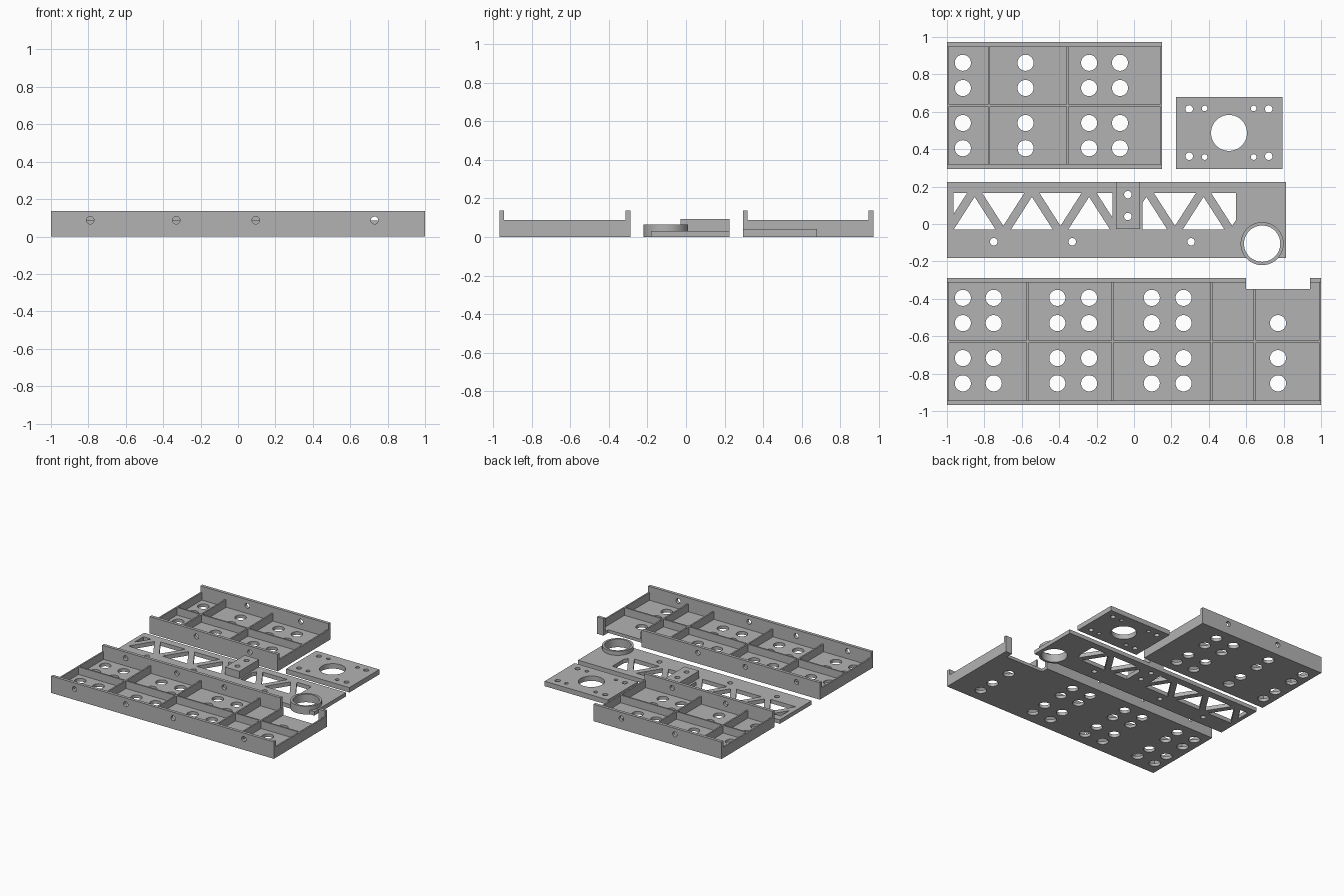
import bpy, bmesh, math
from mathutils import Matrix, Vector

if "Cube" in bpy.data.objects:
    bpy.data.objects.remove(bpy.data.objects["Cube"])

grey = bpy.data.materials.new("light_grey")
grey.diffuse_color = (0.45, 0.45, 0.45, 1)
grey.use_nodes = True
grey.node_tree.nodes["Principled BSDF"].inputs["Base Color"].default_value = grey.diffuse_color


def add_box(bm, x0, x1, y0, y1, z0, z1):
    m = Matrix.Translation(((x0 + x1) / 2, (y0 + y1) / 2, (z0 + z1) / 2))
    bmesh.ops.create_cube(bm, size=1, matrix=m @ Matrix.Diagonal((x1 - x0, y1 - y0, z1 - z0, 1)))


def add_cyl(bm, x, y, z, r, depth, along_y=False, sides=40):
    m = Matrix.Translation((x, y, z))
    if along_y:
        m = m @ Matrix.Rotation(math.pi / 2, 4, 'X')
    bmesh.ops.create_cone(bm, cap_ends=True, segments=sides, radius1=r, radius2=r, depth=depth, matrix=m)


def add_prism(bm, pts, z0, z1):
    f = bm.faces.new([bm.verts.new((x, y, z0)) for x, y in pts])
    ext = bmesh.ops.extrude_face_region(bm, geom=[f])["geom"]
    bmesh.ops.translate(bm, vec=(0, 0, z1 - z0), verts=[v for v in ext if isinstance(v, bmesh.types.BMVert)])
    bmesh.ops.recalc_face_normals(bm, faces=bm.faces)


def make(name, bm):
    me = bpy.data.meshes.new(name)
    bm.to_mesh(me)
    bm.free()
    me.materials.append(grey)
    ob = bpy.data.objects.new(name, me)
    bpy.context.collection.objects.link(ob)
    return ob


def box(name, *dims):
    bm = bmesh.new()
    add_box(bm, *dims)
    return make(name, bm)


def cut(ob, cutter_bm, operation='DIFFERENCE'):
    cutter = make("cutter", cutter_bm)
    mod = ob.modifiers.new("cut", 'BOOLEAN')
    mod.operation, mod.solver, mod.object = operation, 'EXACT', cutter
    bpy.context.view_layer.objects.active = ob
    bpy.ops.object.modifier_apply(modifier=mod.name)
    bpy.data.objects.remove(cutter)


def clip_x(pts, limit, sign):
    """Keep the part of a convex outline where sign * (x - limit) >= 0."""
    out = []
    for (ax, ay), (bx, by) in zip(pts, pts[1:] + pts[:1]):
        a, b = sign * (ax - limit), sign * (bx - limit)
        if a >= 0:
            out.append((ax, ay))
        if a * b < 0:
            t = a / (a - b)
            out.append((ax + t * (bx - ax), ay + t * (by - ay)))
    return out


FLOOR, RIB, WALL, T, RT = 0.025, 0.087, 0.137, 0.025, 0.012


def tray(name, x0, x1, y0, y1, ribs, holes, bolts, notch=None):
    mid = (y0 + y1) / 2
    # floor with lightening holes
    floor = box(name + "_floor", x0, x1, y0 + T, y1 - T, 0, FLOOR)
    bm = bmesh.new()
    for x, y in holes:
        add_cyl(bm, x, y, 0, 0.043, 0.2)
    cut(floor, bm)
    # long side walls with bolt holes
    parts = [floor]
    for side, y in (("front", y0), ("back", y1 - T)):
        wall = box(f"{name}_{side}_wall", x0, x1, y, y + T, 0, WALL)
        bm = bmesh.new()
        for x in bolts:
            add_cyl(bm, x, y + T / 2, 0.087, 0.02, 0.1, True, 24)
        cut(wall, bm)
        parts.append(wall)
    # egg-crate ribs and end walls
    grid = box(name + "_ribs", x0, x1, mid - RT / 2, mid + RT / 2, FLOOR, RIB)
    bm = bmesh.new()
    for x in [x0 + RT / 2, x1 - RT / 2] + ribs:
        add_box(bm, x - RT / 2, x + RT / 2, y0 + T, y1 - T, FLOOR, RIB)
    cut(grid, bm, 'UNION')
    parts.append(grid)
    # end walls reach the ground through the floor edge; notch cuts every part
    if notch:
        for ob in parts:
            bm = bmesh.new()
            add_box(bm, *notch)
            cut(ob, bm)


# short tray
tray("short_tray", -1, 0.15, 0.295, 0.972, [-0.775, -0.355],
     [(x, y) for x in (-0.915, -0.58, -0.24, -0.075) for y in (0.862, 0.727, 0.54, 0.405)],
     [-0.58, -0.1])

# long tray with a notch in the back edge
tray("long_tray", -1, 1, -0.968, -0.288, [-0.568, -0.115, 0.415, 0.645],
     [(x, y) for x in (-0.915, -0.75, -0.41, -0.24, 0.095, 0.265, 0.77)
      for y in (-0.395, -0.53, -0.717, -0.852) if (x, y) != (0.77, -0.395)],
     [-0.79, -0.33, 0.095, 0.73], notch=(0.6, 0.942, -0.348, -0.2, -0.1, 0.3))

# motor plate
plate = box("mounting_plate", 0.225, 0.793, 0.295, 0.68, 0, 0.04)
bm = bmesh.new()
add_cyl(bm, 0.508, 0.487, 0, 0.096, 0.2, sides=64)
for y_big, y_small in ((0.615, 0.618), (0.362, 0.358)):
    for x in (0.295, 0.72):
        add_cyl(bm, x, y_big, 0, 0.02, 0.2, sides=24)
    for x in (0.378, 0.64):
        add_cyl(bm, x, y_small, 0, 0.015, 0.2, sides=24)
cut(plate, bm)

# truss plate with block and ring
truss = box("truss_plate", -1, 0.812, -0.182, 0.225, 0, 0.032)
bm = bmesh.new()
add_box(bm, -0.097, 0.032, -0.028, 0.225, 0, 0.092)
cut(truss, bm, 'UNION')
bm = bmesh.new()
add_cyl(bm, 0.685, -0.105, 0.0325, 0.115, 0.065, sides=64)
cut(truss, bm, 'UNION')

# ring bore, bolt holes and triangular truss windows
bm = bmesh.new()
add_cyl(bm, 0.685, -0.105, 0, 0.097, 0.4, sides=64)
for x in (-0.75, -0.33, 0.305):
    add_cyl(bm, x, -0.095, 0, 0.02, 0.4, sides=24)
for y in (0.157, 0.04):
    add_cyl(bm, -0.033, y, 0, 0.02, 0.4, sides=24)
LOW, HIGH = -0.03, 0.165
for k in range(11):
    x = -1.005 + 0.153 * k
    base, tip = (HIGH, LOW + 0.02) if k % 2 == 0 else (LOW, HIGH - 0.02)
    lo, hi = (-0.965, -0.115) if k < 7 else (0.045, 0.545)
    tri = [(x - 0.112, base), (x + 0.112, base), (x, tip)]
    add_prism(bm, clip_x(clip_x(tri, lo, 1), hi, -1), -0.1, 0.1)
cut(truss, bm)

# smooth round holes, keep edges sharp
for ob in bpy.context.scene.objects:
    ob.select_set(True)
bpy.context.view_layer.objects.active = truss
bpy.ops.object.shade_smooth_by_angle(angle=math.radians(30))
